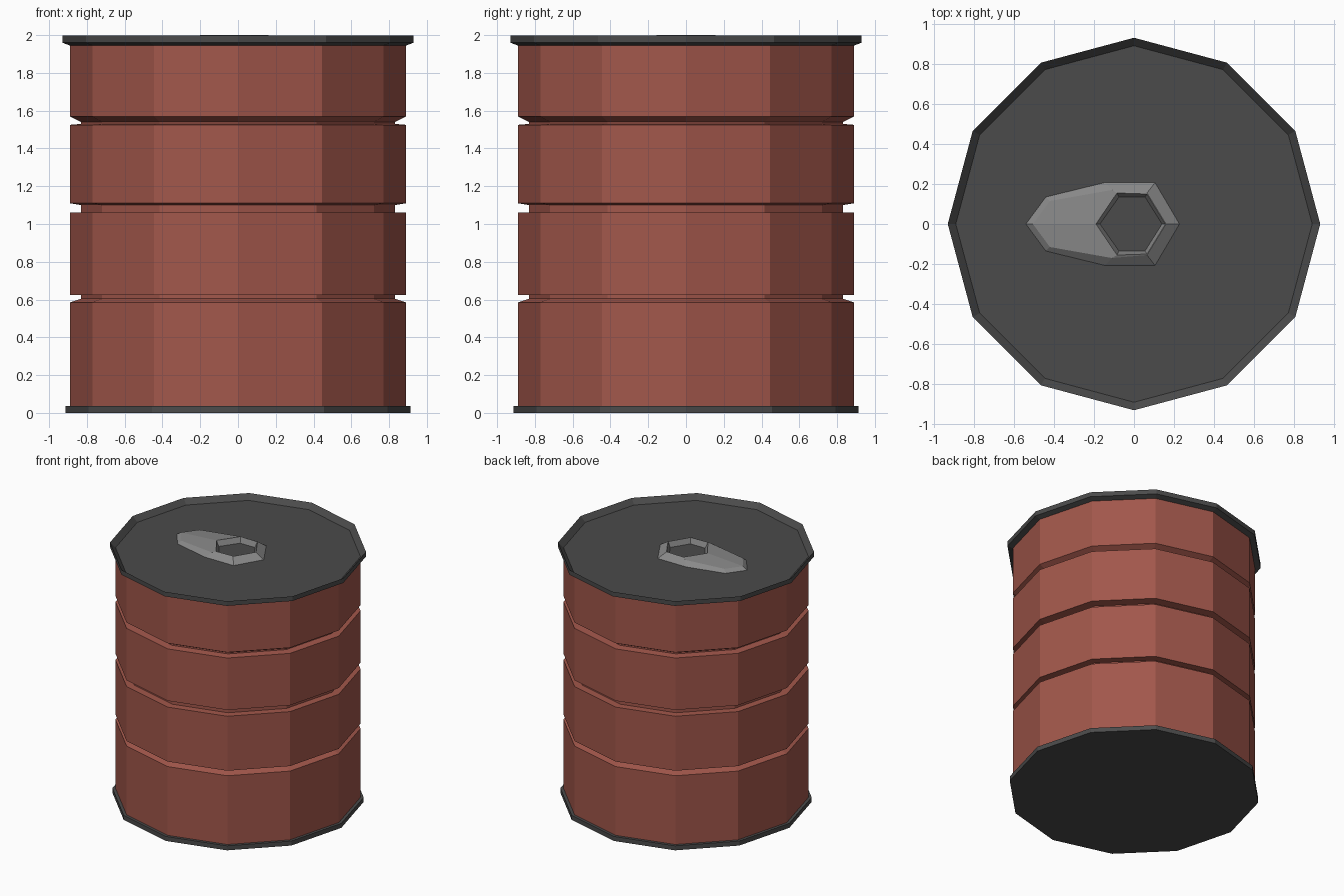
import bpy, bmesh
from math import cos, sin, pi

if "Cube" in bpy.data.objects:
    bpy.data.objects.remove(bpy.data.objects["Cube"])

SIDES = 12


def material(name, rgb):
    m = bpy.data.materials.new(name)
    m.diffuse_color = (*rgb, 1)
    m.use_nodes = True
    m.node_tree.nodes["Principled BSDF"].inputs["Base Color"].default_value = m.diffuse_color
    return m


def finish(name, bm, mat):
    bmesh.ops.recalc_face_normals(bm, faces=bm.faces)
    me = bpy.data.meshes.new(name)
    bm.to_mesh(me)
    bm.free()
    ob = bpy.data.objects.new(name, me)
    bpy.context.collection.objects.link(ob)
    me.materials.append(mat)
    return ob


def bridge(bm, a, b):
    n = len(a)
    for i in range(n):
        bm.faces.new((a[i], a[(i + 1) % n], b[(i + 1) % n], b[i]))


def lathe(name, profile, mat):
    """Twelve-sided solid from (radius, z) points, capped at both ends."""
    bm = bmesh.new()
    rings = [[bm.verts.new((r * cos(2 * pi * i / SIDES), r * sin(2 * pi * i / SIDES), z))
              for i in range(SIDES)] for r, z in profile]
    for a, b in zip(rings, rings[1:]):
        bridge(bm, a, b)
    bm.faces.new(rings[0])
    bm.faces.new(rings[-1])
    return finish(name, bm, mat)


red = material("red_paint", (0.36, 0.095, 0.07))
dark = material("dark_metal", (0.07, 0.07, 0.07))
light = material("light_metal", (0.25, 0.25, 0.25))

# Body with three pressed grooves
lathe("can_body", [(0.89, 0.03), (0.89, 0.585), (0.83, 0.605), (0.83, 0.625), (0.89, 0.625),
                   (0.89, 1.06), (0.83, 1.06), (0.83, 1.10), (0.89, 1.11),
                   (0.89, 1.525), (0.83, 1.53), (0.83, 1.54), (0.89, 1.57), (0.89, 1.955)], red)

# Base plate, and lid with a recessed panel
lathe("base_plate", [(0.913, 0), (0.913, 0.036)], dark)
lathe("lid", [(0.89, 1.945), (0.93, 1.96), (0.93, 1.997), (0.89, 1.957)], dark)


# Pull tab: outer foot, sloped shoulder, raised ring and hexagonal hole
def loop(bm, half, z):
    """Mirrored outline: half runs from the left tip to the right tip, y >= 0."""
    heights = z if isinstance(z, list) else [z] * len(half)
    pts = [(x, y, h) for (x, y), h in zip(half, heights)]
    pts += [(x, -y, h) for x, y, h in pts[-2:0:-1]]
    return [bm.verts.new(p) for p in pts]


bm = bmesh.new()
foot = loop(bm, [(-0.54, 0), (-0.44, 0.135), (-0.145, 0.207), (0.105, 0.207), (0.227, 0)], 1.957)
shoulder = loop(bm, [(-0.505, 0), (-0.42, 0.115), (-0.11, 0.17), (0.065, 0.155), (0.16, 0)],
                [1.98, 1.98, 1.99, 2.0, 2.0])
ridge = loop(bm, [(-0.19, 0), (-0.085, 0.155), (0.065, 0.15), (0.157, 0)], 2.0)
hole = loop(bm, [(-0.17, 0), (-0.075, 0.135), (0.055, 0.135), (0.14, 0)], 1.957)
bridge(bm, foot, shoulder)
bridge(bm, ridge, hole)
# Shoulder loop has eight points, ridge has six: fill left plateau and the ring
s, r = shoulder, ridge
bm.faces.new((s[0], s[1], s[2], r[1], r[0]))
bm.faces.new((s[0], r[0], r[5], s[6], s[7]))
for i in (2, 3, 4, 5):
    bm.faces.new((s[i], s[i + 1], r[i], r[i - 1]))
finish("pull_tab", bm, light)
